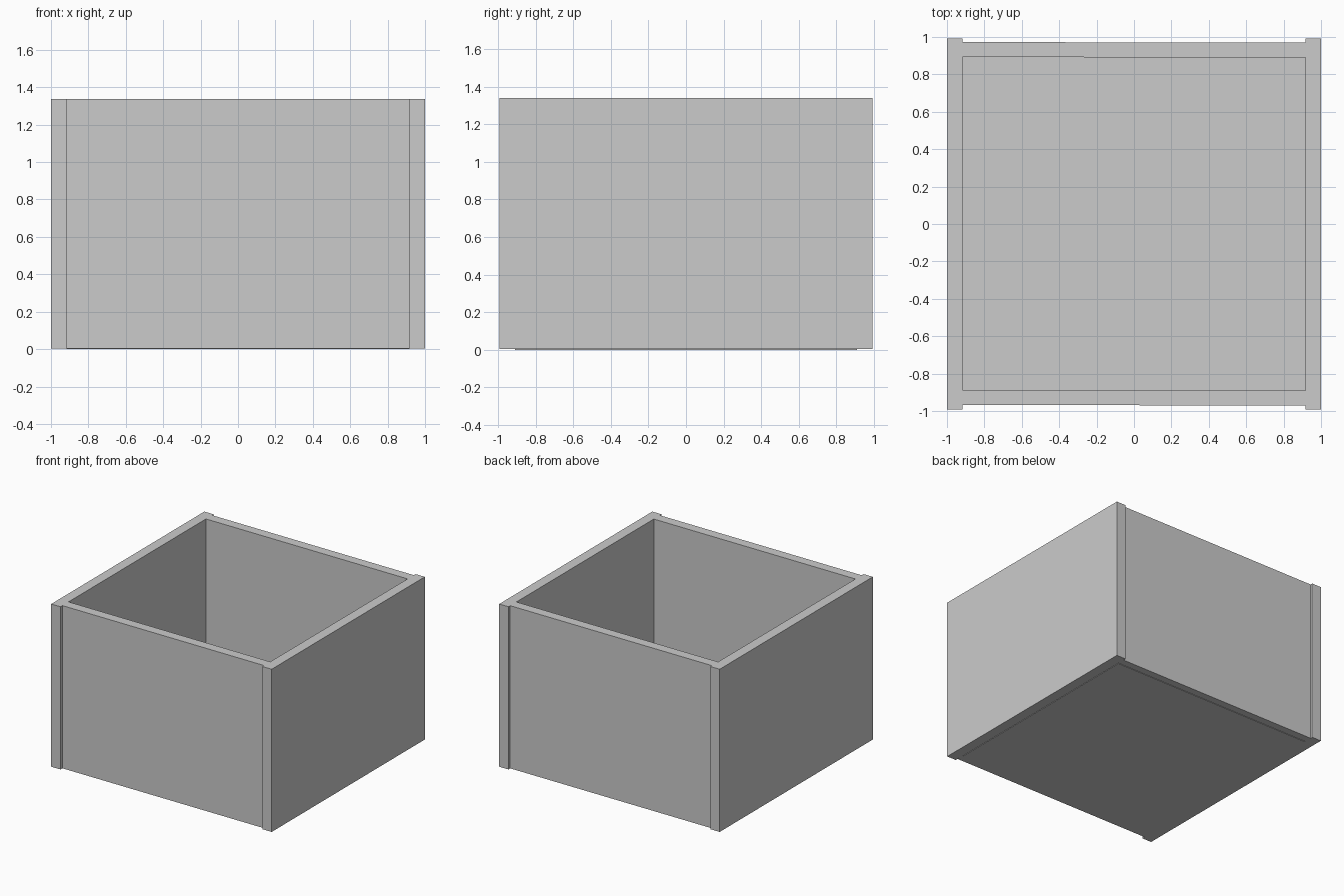
import bpy

if "Cube" in bpy.data.objects:
    bpy.data.objects.remove(bpy.data.objects["Cube"])


def box(name, lo, hi, rot_z=0.0):
    centre = [(a + b) / 2 for a, b in zip(lo, hi)]
    bpy.ops.mesh.primitive_cube_add(size=1, location=centre, rotation=(0, 0, rot_z))
    ob = bpy.context.object
    ob.name = name
    ob.scale = [b - a for a, b in zip(lo, hi)]
    bpy.ops.object.transform_apply(location=False, rotation=False, scale=True)
    return ob


HEIGHT = 1.338
BASE = 0.004      # walls sit a hair above the floor's underside
OUTER = 1.0
INNER = 0.916

# Full-depth side walls
box("left_wall", (-OUTER, -0.992, BASE), (-INNER, 0.992, HEIGHT))
box("right_wall", (INNER, -0.992, BASE), (OUTER, 0.992, HEIGHT))

# Front and back walls, set in between the sides and very slightly skewed
box("front_wall", (-INNER, -0.969, BASE), (INNER, -0.889, HEIGHT), -0.002)
box("back_wall", (-INNER, 0.891, BASE), (INNER, 0.971, HEIGHT), -0.002)

# Floor panel
box("floor", (-INNER, -0.91, 0.0), (INNER, 0.91, 0.08))
